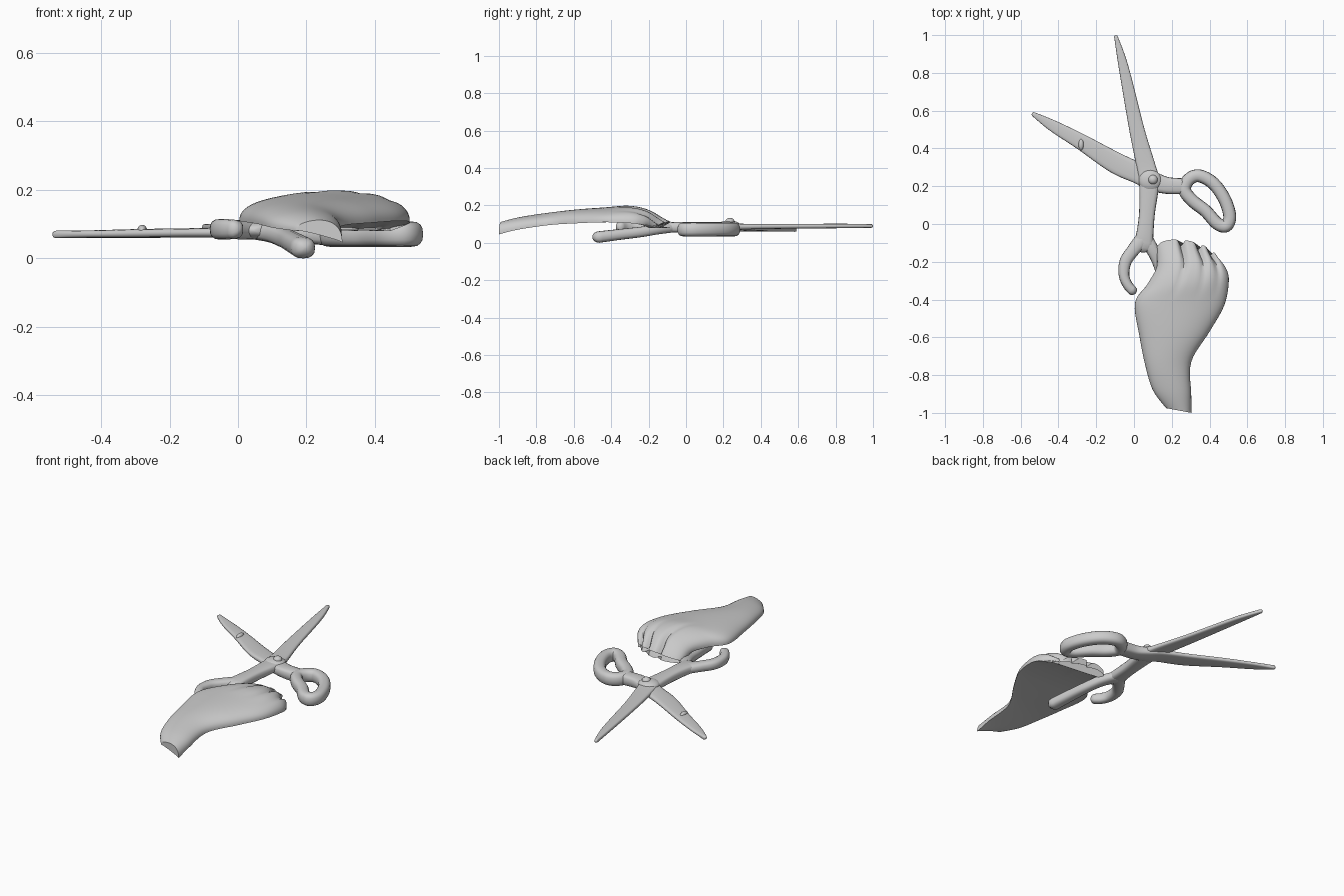
import bpy, bmesh, math
from mathutils import Vector

cube = bpy.data.objects.get("Cube")
if cube:
    bpy.data.objects.remove(cube, do_unlink=True)

GREY = (0.6, 0.6, 0.6, 1.0)
clay = bpy.data.materials.new("light_grey")
clay.use_nodes = True
clay.diffuse_color = GREY
clay.node_tree.nodes["Principled BSDF"].inputs["Base Color"].default_value = GREY


def finish(name, bm, angle=50):
    """Turn a bmesh into a shaded grey object."""
    bmesh.ops.recalc_face_normals(bm, faces=bm.faces)
    mesh = bpy.data.meshes.new(name)
    bm.to_mesh(mesh)
    bm.free()
    obj = bpy.data.objects.new(name, mesh)
    bpy.context.collection.objects.link(obj)
    mesh.materials.append(clay)
    bpy.ops.object.select_all(action='DESELECT')
    obj.select_set(True)
    bpy.context.view_layer.objects.active = obj
    bpy.ops.object.shade_smooth_by_angle(angle=math.radians(angle))


def spline(points, steps, closed=False):
    """Smooth list of vectors of any size through the given points."""
    pts = [Vector(p) for p in points]
    n = len(pts)
    at = (lambda i: pts[i % n]) if closed else (lambda i: pts[max(0, min(n - 1, i))])
    out = []
    for i in range(n if closed else n - 1):
        a, b, c, d = (at(i + k) for k in (-1, 0, 1, 2))
        for s in range(steps):
            t = s / steps
            out.append(b + (c - a) * (t / 2) + (a * 2 - b * 5 + c * 4 - d) * (t * t / 2)
                       + (b * 3 - a - c * 3 + d) * (t ** 3 / 2))
    return out if closed else out + [pts[-1]]


def bridge(bm, loops, closed=False):
    """Join rings of vertices, and cap the two ends unless closed."""
    n = len(loops[0])
    for a, b in zip(loops, loops[1:] + loops[:1] if closed else loops[1:]):
        for k in range(n):
            j = (k + 1) % n
            bm.faces.new((a[k], a[j], b[j], b[k]))
    if not closed:
        bm.faces.new(loops[0])
        bm.faces.new(loops[-1])


def sweep(name, points, closed=False, sides=16, power=0.8):
    """Oval section swept along (x, y, z, half width, half height)."""
    path = spline(points, 6, closed)
    n = len(path)
    rings = []
    for i, p in enumerate(path):
        before = path[i - 1] if closed or i else p
        after = path[(i + 1) % n] if closed or i < n - 1 else p
        along = Vector((after[0] - before[0], after[1] - before[1], 0)).normalized()
        rings.append((Vector(p[:3]), along, p[3], p[4]))
    if not closed:
        # Rounded ends
        for end, sign in ((0, -1), (-1, 1)):
            c, along, w, h = rings[end]
            caps = [(c + along * sign * w * math.sin(a), along, w * math.cos(a), h * math.cos(a))
                    for a in (0.5, 1.0, 1.4)]
            rings = caps[::-1] + rings if sign < 0 else rings + caps
    bm = bmesh.new()
    loops = []
    for c, along, w, h in rings:
        side = Vector((along.y, -along.x, 0))
        loop = []
        for k in range(sides):
            a = math.tau * k / sides
            u, v = (math.copysign(abs(f) ** power, f) for f in (math.cos(a), math.sin(a)))
            loop.append(bm.verts.new(c + side * w * u + Vector((0, 0, h * v))))
        loops.append(loop)
    bridge(bm, loops, closed)
    finish(name, bm)


def ball(name, centre, size):
    bm = bmesh.new()
    bmesh.ops.create_uvsphere(bm, u_segments=20, v_segments=12, radius=1)
    for v in bm.verts:
        v.co = Vector(c + s * q for c, s, q in zip(centre, size, v.co))
    finish(name, bm)


# Blades, each running through the pivot into its shank
sweep("long_blade", [
    (-.095, .99, .09, .01, .01), (-.055, .83, .09, .026, .012), (.015, .5, .088, .04, .013),
    (.065, .3, .086, .05, .016), (.08, .22, .085, .053, .024), (.069, .06, .083, .042, .028),
    (.058, -.05, .083, .045, .028), (.05, -.1, .082, .052, .026)], power=0.6)
sweep("crossing_blade", [
    (-.53, .58, .07, .012, .011), (-.43, .52, .071, .03, .011), (-.28, .435, .073, .042, .013),
    (-.1, .325, .075, .056, .014), (.03, .265, .077, .055, .018), (.09, .23, .078, .053, .024),
    (.17, .205, .075, .045, .03), (.25, .2, .072, .042, .033)], power=0.6)

# Pivot boss with its screw, and a small nick on the blade
ball("pivot_boss", (.085, .23, .095), (.06, .058, .024))
ball("pivot_screw", (.1, .235, .113), (.025, .025, .02))
ball("blade_nick", (-.28, .42, .083), (.014, .03, .015))

# Closed finger loop
LOOP = [(.268, .18), (.29, .235), (.345, .255), (.42, .215), (.48, .13), (.507, .04),
        (.487, -.01), (.44, .003), (.38, .068), (.31, .123)]
sweep("finger_loop", [(x, y, .071, .034, .037) for x, y in LOOP], closed=True)

# Open handle: short hook and long prong
sweep("handle_hook", [
    (.045, -.08, .082, .04, .027), (-.005, -.14, .084, .034, .028), (-.045, -.2, .085, .032, .029),
    (-.053, -.27, .085, .028, .03), (-.035, -.32, .085, .026, .03), (-.01, -.35, .085, .026, .028)])
sweep("handle_prong", [
    (.06, -.08, .08, .04, .026), (.105, -.15, .073, .033, .028), (.14, -.24, .058, .03, .028),
    (.165, -.35, .045, .033, .029), (.19, -.465, .031, .036, .031)])

# Solid hand, lofted between thumb edge and outer edge, with its ridge height
THUMB_EDGE = [(.17, -.975, .08), (.1, -.88, .09), (.06, -.75, .1), (.03, -.6, .105),
              (.005, -.42, .11), (.07, -.32, .11), (.12, -.23, .1), (.118, -.145, .08)]
OUTER_EDGE = [(.305, -1, .045), (.303, -.9, .07), (.303, -.73, .095), (.4, -.57, .105),
              (.478, -.43, .11), (.502, -.3, .105), (.485, -.235, .095), (.445, -.2, .08)]
RIDGE = [.112, .137, .16, .178, .19, .198, .175, .115]
FINGER_GAPS = (.4, .68, .87)
ACROSS = 44

lefts, rights = spline(THUMB_EDGE, 6), spline(OUTER_EDGE, 6)
ridges = spline([(r, 0) for r in RIDGE], 6)
bm = bmesh.new()
rings = []
for i, (l, r, top) in enumerate(zip(lefts, rights, ridges)):
    v = i / (len(lefts) - 1)
    curl = max(0, (v - 0.6) / 0.4)
    ring = []
    for k in range(ACROSS * 2):
        angle = math.pi * k / ACROSS
        u = (1 - math.cos(angle)) / 2
        p = l.lerp(r, u)
        arch = abs(math.sin(angle)) ** 0.8
        # Grooves between the fingers and rounded knuckle tips
        groove = sum(math.exp(-((u - g) / 0.04) ** 2) for g in FINGER_GAPS)
        if k <= ACROSS:
            p.z += (top[0] - p.z) * arch - 0.018 * groove * curl
        else:
            # Nearly flat palm side
            p.z += 0.006 * arch * (1 - curl)
        p.y += curl ** 2 * (0.085 * arch - 0.035 * groove)
        ring.append(bm.verts.new(p))
    rings.append(ring)
bridge(bm, rings)
finish("hand", bm)
